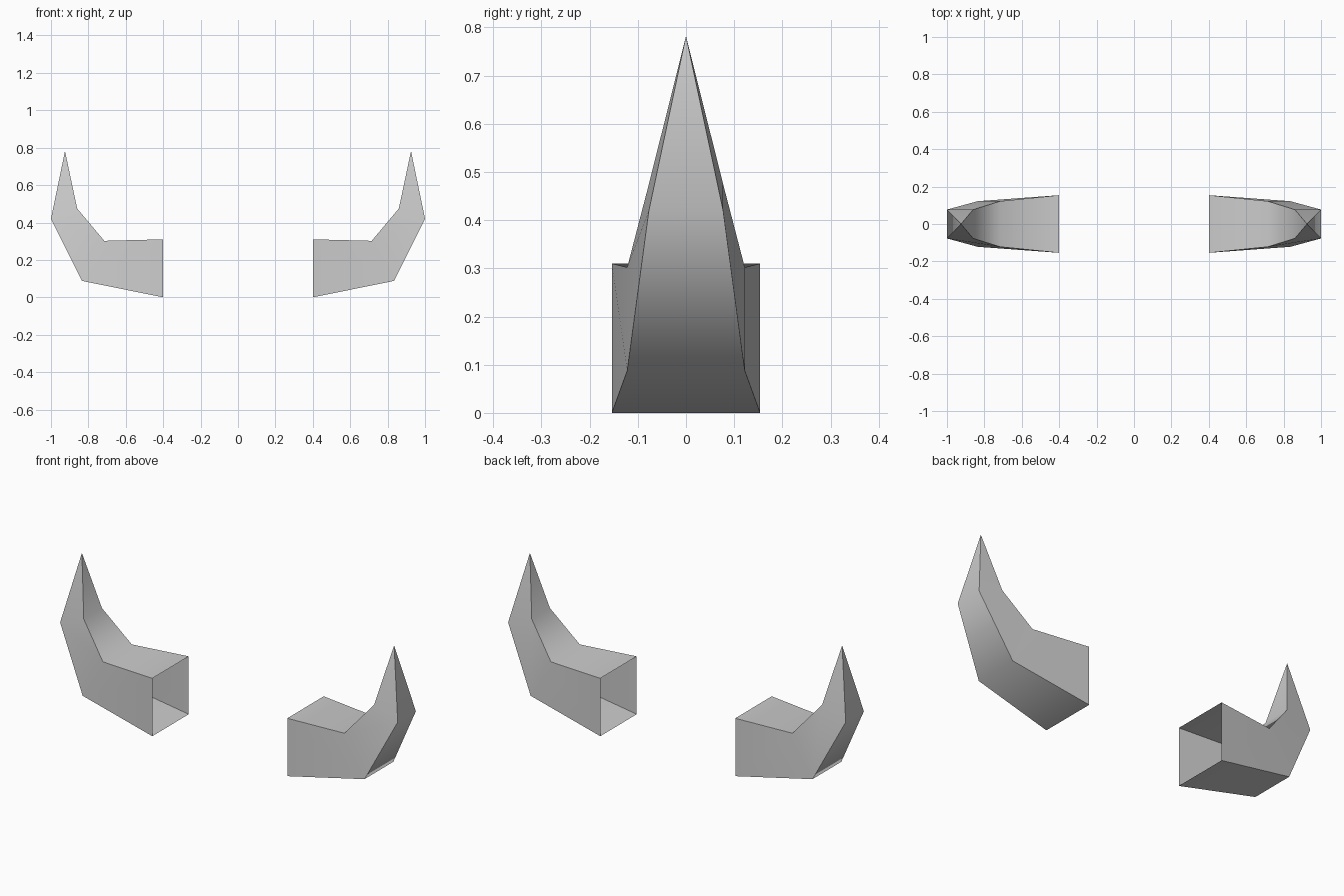
import bpy
import bmesh
from math import radians

cube = bpy.data.objects.get("Cube")
if cube:
    bpy.data.objects.remove(cube, do_unlink=True)

grey = bpy.data.materials.new("plain grey")
grey.use_nodes = True
colour = (0.6, 0.6, 0.6, 1)
grey.diffuse_color = colour
grey.node_tree.nodes["Principled BSDF"].inputs["Base Color"].default_value = colour

# Cross-sections from root to tip: lower (x, z), upper (x, z), half depth
SECTIONS = [
    ((0.4, 0.0), (0.4, 0.31), 0.154),
    ((0.835, 0.088), (0.715, 0.302), 0.122),
    ((1.0, 0.42), (0.86, 0.475), 0.077),
]
TIP = (0.925, 0.782)


def build_horn(name, side):
    bm = bmesh.new()
    rings = []
    for (lx, lz), (ux, uz), d in SECTIONS:
        corners = [(lx, -d, lz), (lx, d, lz), (ux, d, uz), (ux, -d, uz)]
        rings.append([bm.verts.new((side * x, y, z)) for x, y, z in corners])
    tip = bm.verts.new((side * TIP[0], 0, TIP[1]))

    # Four sides, open at the root and closing to a point
    for i in range(4):
        j = (i + 1) % 4
        for a, b in zip(rings, rings[1:]):
            bm.faces.new((a[i], a[j], b[j], b[i]))
        bm.faces.new((rings[-1][i], rings[-1][j], tip))

    # Open shell: orient by the lower root face, which must point down
    bmesh.ops.recalc_face_normals(bm, faces=bm.faces)
    bm.faces.ensure_lookup_table()
    bm.normal_update()
    if bm.faces[0].normal.z > 0:
        bmesh.ops.reverse_faces(bm, faces=bm.faces)

    mesh = bpy.data.meshes.new(name)
    bm.to_mesh(mesh)
    bm.free()
    mesh.materials.append(grey)
    horn = bpy.data.objects.new(name, mesh)
    bpy.context.collection.objects.link(horn)

    # Smooth along the curve, crisp along the corners
    bpy.ops.object.select_all(action="DESELECT")
    horn.select_set(True)
    bpy.context.view_layer.objects.active = horn
    bpy.ops.object.shade_smooth_by_angle(angle=radians(60))


build_horn("left_horn", 1)
build_horn("right_horn", -1)
